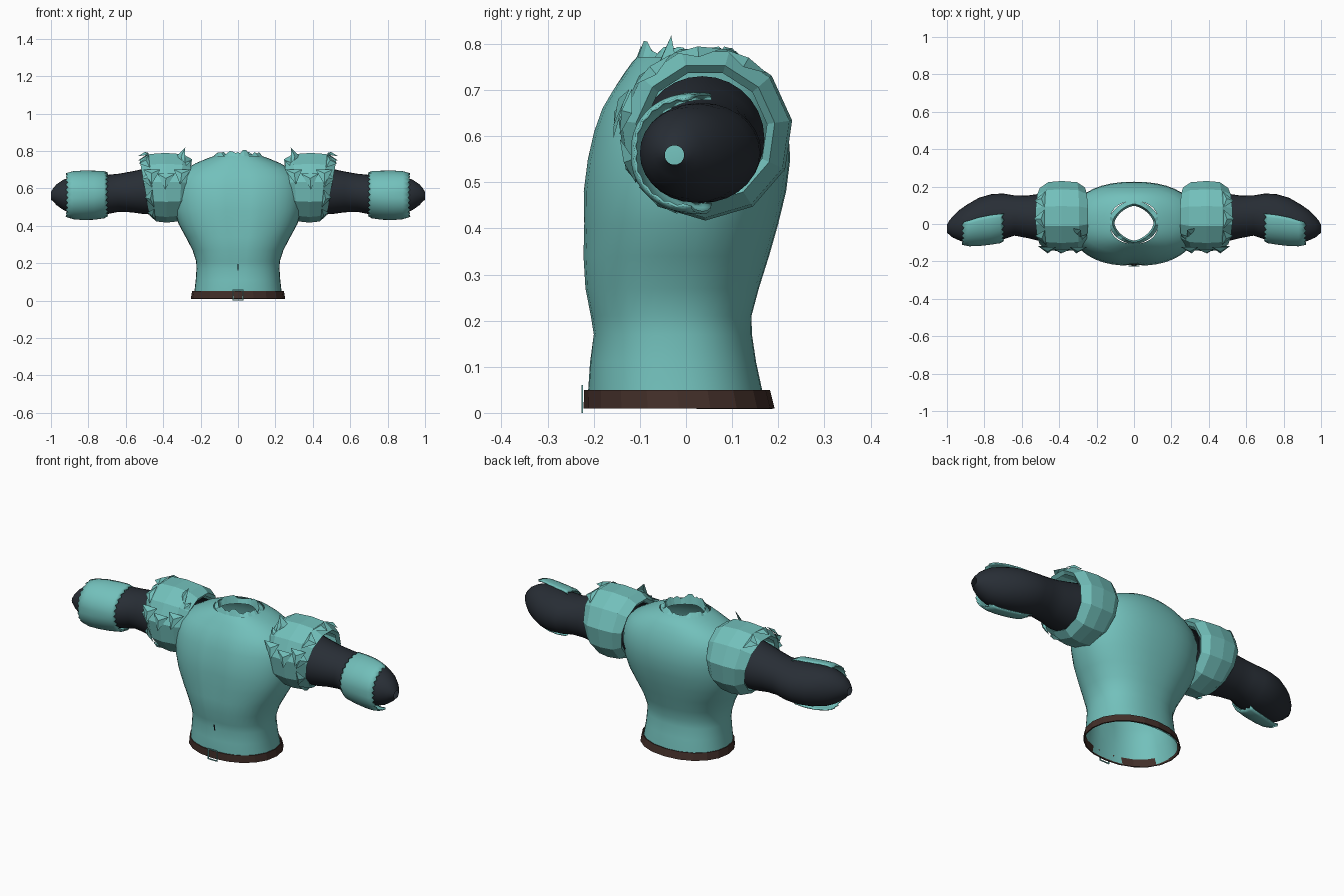
import bpy, math, random
from mathutils import Vector

if "Cube" in bpy.data.objects:
    bpy.data.objects.remove(bpy.data.objects["Cube"])

random.seed(4)


def material(name, rgb):
    m = bpy.data.materials.new(name)
    m.diffuse_color = (*rgb, 1)
    m.use_nodes = True
    m.node_tree.nodes["Principled BSDF"].inputs["Base Color"].default_value = m.diffuse_color
    return m


TEAL = material("teal cloth", (0.17, 0.53, 0.50))
DARK = material("dark sleeve", (0.021, 0.027, 0.036))
BROWN = material("brown leather", (0.055, 0.028, 0.022))


def make(name, verts, faces, mat, smooth=True, mirror=False, thick=0):
    me = bpy.data.meshes.new(name)
    me.from_pydata(verts, [], faces)
    me.materials.append(mat)
    ob = bpy.data.objects.new(name, me)
    bpy.context.collection.objects.link(ob)
    bpy.ops.object.select_all(action='DESELECT')
    ob.select_set(True)
    bpy.context.view_layer.objects.active = ob
    # consistent outward faces
    bpy.ops.object.mode_set(mode='EDIT')
    bpy.ops.mesh.select_all(action='SELECT')
    bpy.ops.mesh.normals_make_consistent(inside=False)
    bpy.ops.object.mode_set(mode='OBJECT')
    if smooth:
        bpy.ops.object.shade_smooth_by_angle(angle=math.radians(50))
    if thick:
        ob.modifiers.new("thickness", 'SOLIDIFY').thickness = thick
    if mirror:
        ob.modifiers.new("other side", 'MIRROR').use_mirror_merge = False
    return ob


def loft(name, rings, mat, closed=True, **kw):
    n = len(rings[0])
    faces = []
    for r in range(len(rings) - 1):
        for i in range(n if closed else n - 1):
            j = (i + 1) % n
            faces.append((r * n + i, r * n + j, (r + 1) * n + j, (r + 1) * n + i))
    return make(name, [p for ring in rings for p in ring], faces, mat, **kw)


def power(v, e):
    return math.copysign(abs(v) ** e, v)


def level_ring(z, hw, y0, y1, n=40, e=0.88, dent=0.0):
    """Horizontal rounded ring with an optional groove at the front centre."""
    pts = []
    for i in range(n):
        a = math.tau * i / n
        x = hw * power(math.cos(a), e)
        y = (y0 + y1) / 2 + (y1 - y0) / 2 * power(math.sin(a), e)
        if math.sin(a) < 0:
            y += dent * math.exp(-(x / 0.04) ** 2)
        pts.append((x, y, z))
    return pts


# torso: height, half width, front y, back y, groove
body = [(0.015, .238, -.212, .168, 0), (.05, .233, -.212, .165, 0), (.11, .226, -.208, .152, 0),
        (.17, .222, -.203, .143, .004), (.21, .224, -.210, .142, .006), (.27, .243, -.222, .158, .008),
        (.34, .280, -.226, .180, .010), (.41, .318, -.224, .200, .013), (.48, .338, -.225, .217, .014),
        (.55, .345, -.216, .226, .014), (.61, .342, -.202, .222, .012), (.66, .325, -.184, .210, .008),
        (.70, .288, -.160, .193, .004), (.735, .225, -.135, .172, 0), (.76, .165, -.117, .148, 0),
        (.772, .130, -.106, .122, 0)]
rings = [level_ring(z, w, a, b, dent=d) for z, w, a, b, d in body]
loft("torso", rings, TEAL)

# ragged collar around the diamond neck opening
low = level_ring(.768, .135, -.108, .126, e=1.1)
top = [(x * .93, y * .93, .784 + random.uniform(-.012, .012) + (.012 if y < -.08 else 0))
       for x, y, z in level_ring(0, .125, -.105, .115, e=1.25)]
inner = [(x * .9, y * .9, .75) for x, y, z in top]
loft("collar", [low, top, inner], TEAL, smooth=False)

# belt
loft("belt", [level_ring(.010, .252, -.222, .192, 20, .95), level_ring(.050, .246, -.221, .182, 20, .95)],
     BROWN, smooth=False, thick=.006)

# buckle: thin square frame
frame, quads = [], []
for s in (1, .82):
    for sx, sz in ((-1, -1), (1, -1), (1, 1), (-1, 1)):
        frame.append((sx * .03 * s, -.227, .03 + sz * .03 * s))
for i in range(4):
    j = (i + 1) % 4
    quads.append((i, j, 4 + j, 4 + i))
make("buckle", frame, quads, TEAL, smooth=False, thick=.004)

# lacing gap on the front
make("lacing_gap", [(-.004, -.206, .16), (.004, -.206, .16), (.004, -.212, .195), (-.004, -.212, .195)],
     [(0, 1, 2, 3)], DARK, smooth=False)

# sleeve: x, front y, back y, bottom z, top z
SLEEVE = [(.27, -.10, .17, .46, .73), (.40, -.10, .17, .46, .73), (.50, -.092, .162, .462, .705),
          (.57, -.075, .152, .472, .690), (.64, -.062, .153, .474, .678), (.70, -.082, .163, .462, .672),
          (.76, -.092, .160, .455, .672), (.83, -.100, .140, .456, .670), (.89, -.100, .105, .465, .662),
          (.93, -.090, .078, .482, .648), (.97, -.072, .040, .510, .622), (.99, -.055, .015, .532, .598),
          (1.0, -.046, -.004, .538, .580)]


def arm_point(x, a, grow=0.0):
    """Point on the sleeve at x; angle 0 faces back, 90 up, 180 front."""
    for p, q in zip(SLEEVE, SLEEVE[1:]):
        if x <= q[0]:
            break
    t = (x - p[0]) / (q[0] - p[0])
    _, f, b, lo, hi = [u + (v - u) * t for u, v in zip(p, q)]
    return (x, (f + b) / 2 + ((b - f) / 2 + grow) * math.cos(a),
            (lo + hi) / 2 + ((hi - lo) / 2 + grow) * math.sin(a))


loft("sleeve", [[arm_point(s[0], math.tau * i / 28) for i in range(28)] for s in SLEEVE],
     DARK, mirror=True)

# forearm guard: open shell over the front with a ragged edge
guard = []
STEPS = 26
for k, (x, g) in enumerate([(.70, .012), (.715, .018), (.77, .018), (.83, .018), (.88, .019), (.915, .018)]):
    ring = []
    for i in range(STEPS + 1):
        a = math.radians(84 + 192 * i / STEPS)
        jag = (.006 if i % 2 else -.006) if k in (0, 5) else 0
        lift = .012 * (k / 5) * abs(math.sin(a))
        ring.append(arm_point(x + jag, a, g + lift))
    guard.append(ring)
loft("forearm_guard", guard, TEAL, closed=False, mirror=True, thick=.006)

# shoulder pad: faceted barrel, wider at the top
SIDES = 11
CY, CZ = .042, .607


def pad_point(x, r, a):
    c, s = math.cos(a), math.sin(a)
    return (.385 + (x - .385) * (1 + .2 * s) + .004 * s, CY + r * c, CZ + r * s)


pad = []
for x, r in ((.275, .135), (.265, .155), (.305, .183), (.385, .190), (.455, .184), (.500, .152), (.485, .135)):
    pad.append([pad_point(x, r, math.tau * (i + .25) / SIDES) for i in range(SIDES)])
loft("shoulder_pad", pad, TEAL, smooth=False, mirror=True)


# pointed leaf plates lying over the pad
def leaf(name, base_a, base_b, tip):
    a, b, t = Vector(base_a), Vector(base_b), Vector(tip)
    mid = (a + b + t) / 3
    out = Vector((0, mid.y - CY, mid.z - CZ)).normalized() * .014
    make(name, [a, b, t, mid + out], [(0, 1, 3), (1, 2, 3), (2, 0, 3)], TEAL, smooth=False, mirror=True)


# outer rim leaves all round the front and top
for i, deg in enumerate((60, 95, 130, 165, 200, 235)):
    a = math.radians(deg)
    leaf("rim_leaf_%d" % i, pad_point(.46, .186, a - .28), pad_point(.46, .186, a + .28),
         pad_point(.508, .165, a))
# front leaves pointing down, then upright spikes near the neck
for i, (x, deg) in enumerate(((.30, 150), (.38, 158), (.45, 150))):
    a = math.radians(deg)
    leaf("front_leaf_%d" % i, pad_point(x - .04, .19, a), pad_point(x + .045, .19, a),
         pad_point(x + .01, .200, a + .45))
leaf("tall_spike", (.285, -.085, .70), (.345, -.02, .755), (.282, -.032, .818))
leaf("short_spike", (.262, -.09, .66), (.32, -.075, .72), (.25, -.055, .752))
